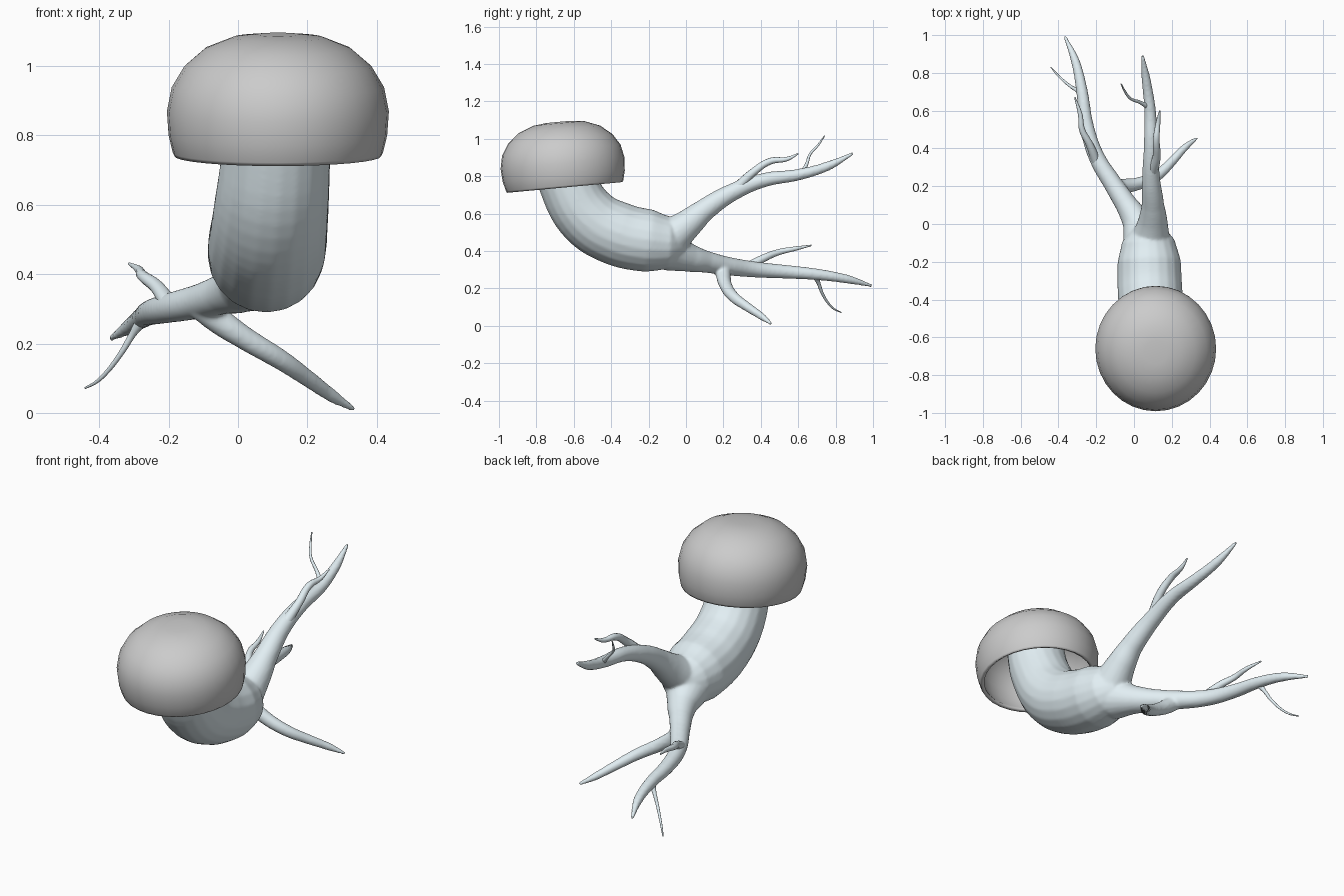
import bpy, math
from mathutils import Matrix

if "Cube" in bpy.data.objects:
    bpy.data.objects.remove(bpy.data.objects["Cube"])

pale = bpy.data.materials.new("pale_blue")
pale.diffuse_color = (0.76, 0.86, 0.90, 1)
pale.use_nodes = True
pale.node_tree.nodes["Principled BSDF"].inputs["Base Color"].default_value = pale.diffuse_color


def select(objs):
    bpy.ops.object.select_all(action='DESELECT')
    for o in objs:
        o.select_set(True)
    bpy.context.view_layer.objects.active = objs[0]


def tube(name, pts, res=4):
    """Round tapering tube through (x, y, z, radius) points, as a mesh."""
    cu = bpy.data.curves.new(name, 'CURVE')
    cu.dimensions = '3D'
    cu.bevel_depth = 1
    cu.bevel_resolution = res
    cu.resolution_u = 6
    cu.use_fill_caps = True
    sp = cu.splines.new('BEZIER')
    sp.bezier_points.add(len(pts) - 1)
    for p, (x, y, z, r) in zip(sp.bezier_points, pts):
        p.co = (x, y, z)
        p.radius = r
        p.handle_left_type = p.handle_right_type = 'AUTO'
    ob = bpy.data.objects.new(name, cu)
    bpy.context.collection.objects.link(ob)
    select([ob])
    bpy.ops.object.convert(target='MESH')
    ob = bpy.context.object
    ob.name = name
    ob.data.materials.clear()
    ob.data.materials.append(pale)
    for f in ob.data.polygons:
        f.use_smooth = True
    return ob


# stem with the large roots, fused into one skin
stem = tube("stem_and_roots", [
    (.115, -.68, .96, .15), (.11, -.63, .76, .157), (.095, -.52, .58, .167),
    (.085, -.36, .49, .172), (.08, -.2, .455, .168), (.075, -.09, .445, .14),
    (.07, -.01, .445, .075)], 8)
upper = tube("upper_root", [
    (.09, -.07, .48, .1), (.1, .02, .553, .077), (.1, .1, .62, .06),
    (.09, .25, .715, .047), (.09, .42, .78, .038), (.085, .6, .808, .031),
    (.065, .76, .855, .025), (.045, .895, .923, .009)], 8)
lower = tube("lower_root", [
    (.05, -.08, .40, .11), (.01, .02, .363, .075), (-.045, .11, .342, .058),
    (-.11, .21, .322, .05), (-.2, .36, .302, .043), (-.25, .52, .29, .037),
    (-.275, .7, .275, .031), (-.31, .86, .25, .024), (-.367, .995, .214, .009)], 8)
branch = tube("low_branch", [
    (-.1, .2, .305, .043), (-.06, .2, .27, .04), (.02, .213, .215, .034),
    (.12, .255, .155, .03), (.2, .33, .1, .025), (.27, .405, .05, .02),
    (.335, .457, .009, .009)], 8)
select([stem, upper, lower, branch])
bpy.ops.object.join()
m = stem.modifiers.new("fuse", 'REMESH')
m.mode = 'VOXEL'
m.voxel_size = .008
m.use_smooth_shade = True
m = stem.modifiers.new("blend", 'SMOOTH')
m.factor = .5
m.iterations = 8

# fine side rootlets
tube("upper_rootlet_thick", [
    (.1, .28, .745, .028), (.12, .36, .822, .021), (.118, .45, .88, .018),
    (.128, .54, .892, .012), (.137, .6, .92, .004)])
tube("upper_rootlet_thin", [
    (.075, .62, .815, .014), (.03, .645, .865, .009), (-.02, .665, .92, .007),
    (-.05, .705, .965, .006), (-.068, .742, 1.017, .003)])
tube("lower_rootlet_thick", [
    (-.2, .33, .315, .026), (-.235, .42, .364, .02), (-.275, .5, .395, .016),
    (-.285, .58, .412, .012), (-.313, .67, .43, .004)])
tube("lower_rootlet_thin", [
    (-.275, .69, .27, .018), (-.305, .71, .225, .01), (-.335, .728, .175, .008),
    (-.385, .77, .11, .006), (-.41, .795, .088, .005), (-.44, .83, .072, .003)])

# hollow domed cap, lathed and tipped forward
profile = [(.298, 0), (.303, .01), (.315, .06), (.32, .13), (.306, .2),
           (.27, .26), (.21, .312), (.13, .344), (.06, .352)]
n = 32
verts = [(r * math.cos(2 * math.pi * k / n), 1.04 * r * math.sin(2 * math.pi * k / n), h)
         for r, h in profile for k in range(n)]
faces = [(j * n + k, j * n + (k + 1) % n, (j + 1) * n + (k + 1) % n, (j + 1) * n + k)
         for j in range(len(profile) - 1) for k in range(n)]
faces.append([(len(profile) - 1) * n + k for k in range(n)])
me = bpy.data.meshes.new("cap")
me.from_pydata(verts, [], faces)
cap = bpy.data.objects.new("cap", me)
bpy.context.collection.objects.link(cap)
cap.matrix_world = Matrix.Translation((.115, -.648, .74)) @ Matrix.Rotation(math.radians(5.3), 4, 'X')
m = cap.modifiers.new("wall", 'SOLIDIFY')
m.thickness = .02
m.offset = -1
select([cap])
bpy.ops.object.shade_smooth_by_angle(angle=math.radians(40))
